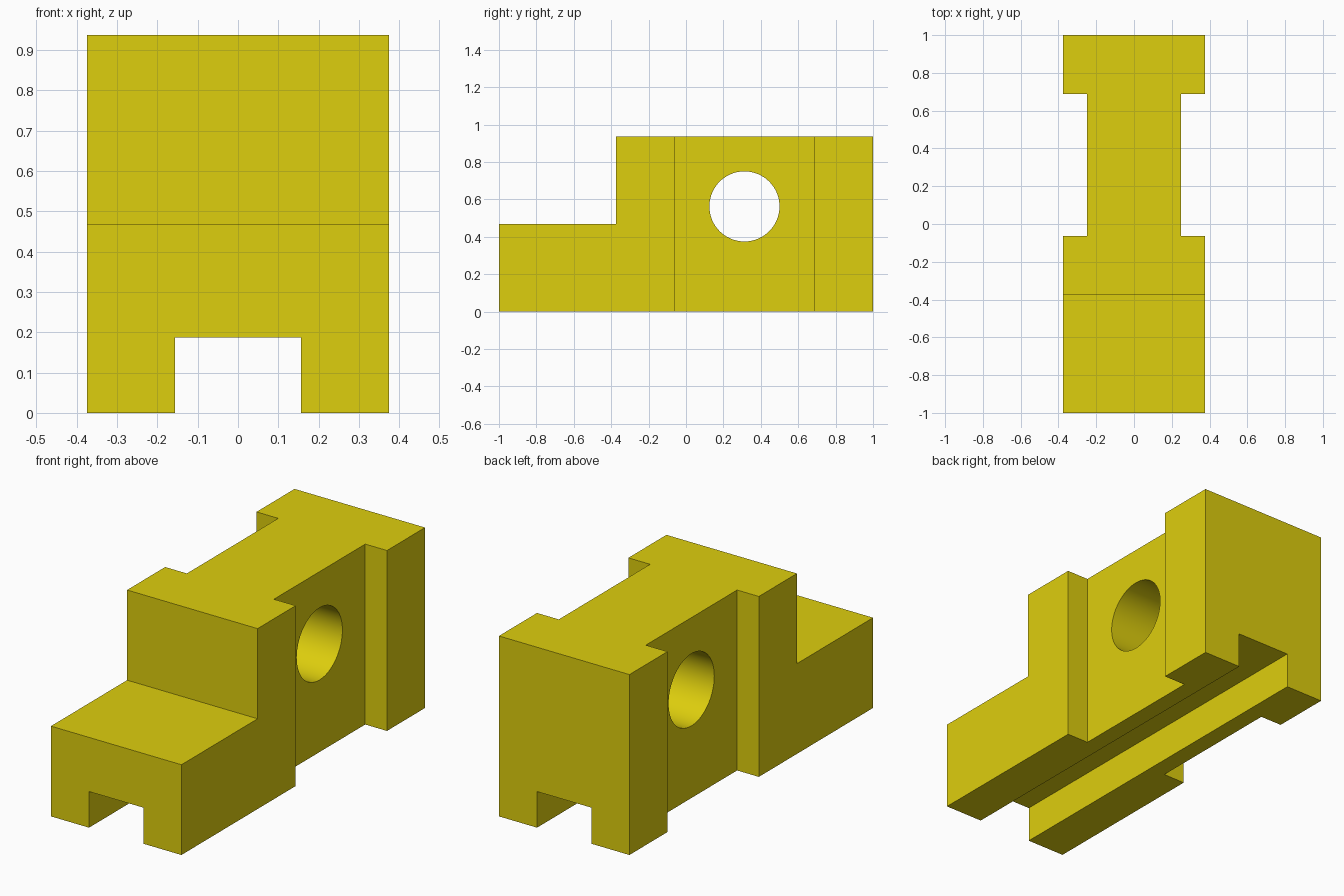
import bpy, bmesh, math
from mathutils import Matrix

if "Cube" in bpy.data.objects:
    bpy.data.objects.remove(bpy.data.objects["Cube"])

HALF_W, HEIGHT = 0.375, 0.9375


def make_object(name, bm):
    bmesh.ops.recalc_face_normals(bm, faces=bm.faces)
    mesh = bpy.data.meshes.new(name)
    bm.to_mesh(mesh)
    bm.free()
    obj = bpy.data.objects.new(name, mesh)
    bpy.context.collection.objects.link(obj)
    return obj


def box(name, lo, hi):
    bm = bmesh.new()
    size = [b - a for a, b in zip(lo, hi)]
    mid = [(a + b) / 2 for a, b in zip(lo, hi)]
    bmesh.ops.create_cube(bm, size=1, matrix=Matrix.Translation(mid) @ Matrix.Diagonal((*size, 1)))
    return make_object(name, bm)


def cut(target, cutter):
    cutter.hide_render = True
    mod = target.modifiers.new(cutter.name, 'BOOLEAN')
    mod.operation = 'DIFFERENCE'
    mod.solver = 'EXACT'
    mod.object = cutter
    bpy.context.view_layer.objects.active = target
    bpy.ops.object.modifier_apply(modifier=mod.name)
    bpy.data.objects.remove(cutter)


# Stepped block: side profile (y, z) extruded across the width
profile = [(-1, 0), (1, 0), (1, HEIGHT), (-0.375, HEIGHT), (-0.375, 0.469), (-1, 0.469)]
bm = bmesh.new()
face = bm.faces.new([bm.verts.new((-HALF_W, y, z)) for y, z in profile])
new = bmesh.ops.extrude_face_region(bm, geom=[face])['geom']
bmesh.ops.translate(bm, vec=(2 * HALF_W, 0, 0),
                    verts=[v for v in new if isinstance(v, bmesh.types.BMVert)])
block = make_object("stepped_block", bm)

mat = bpy.data.materials.new("yellow")
mat.diffuse_color = (0.73, 0.62, 0.004, 1)
mat.use_nodes = True
mat.node_tree.nodes["Principled BSDF"].inputs["Base Color"].default_value = mat.diffuse_color
block.data.materials.append(mat)

# Full-height recess on each side
for s in (-1, 1):
    xs = sorted((s * 0.25, s * 0.6))
    cut(block, box("side_recess", (xs[0], -0.0625, -0.2), (xs[1], 0.6875, 1.2)))

# Channel along the underside
cut(block, box("bottom_channel", (-0.156, -1.2, -0.2), (0.156, 1.2, 0.1875)))

# Round cross hole
bm = bmesh.new()
bmesh.ops.create_cone(bm, cap_ends=True, segments=64, radius1=0.1875, radius2=0.1875, depth=1,
                      matrix=Matrix.Translation((0, 0.3125, 0.5625)) @ Matrix.Rotation(math.pi / 2, 4, 'Y'))
cut(block, make_object("cross_hole", bm))

# Smooth hole wall, sharp edges elsewhere
block.select_set(True)
bpy.context.view_layer.objects.active = block
bpy.ops.object.shade_smooth_by_angle(angle=math.radians(30))
